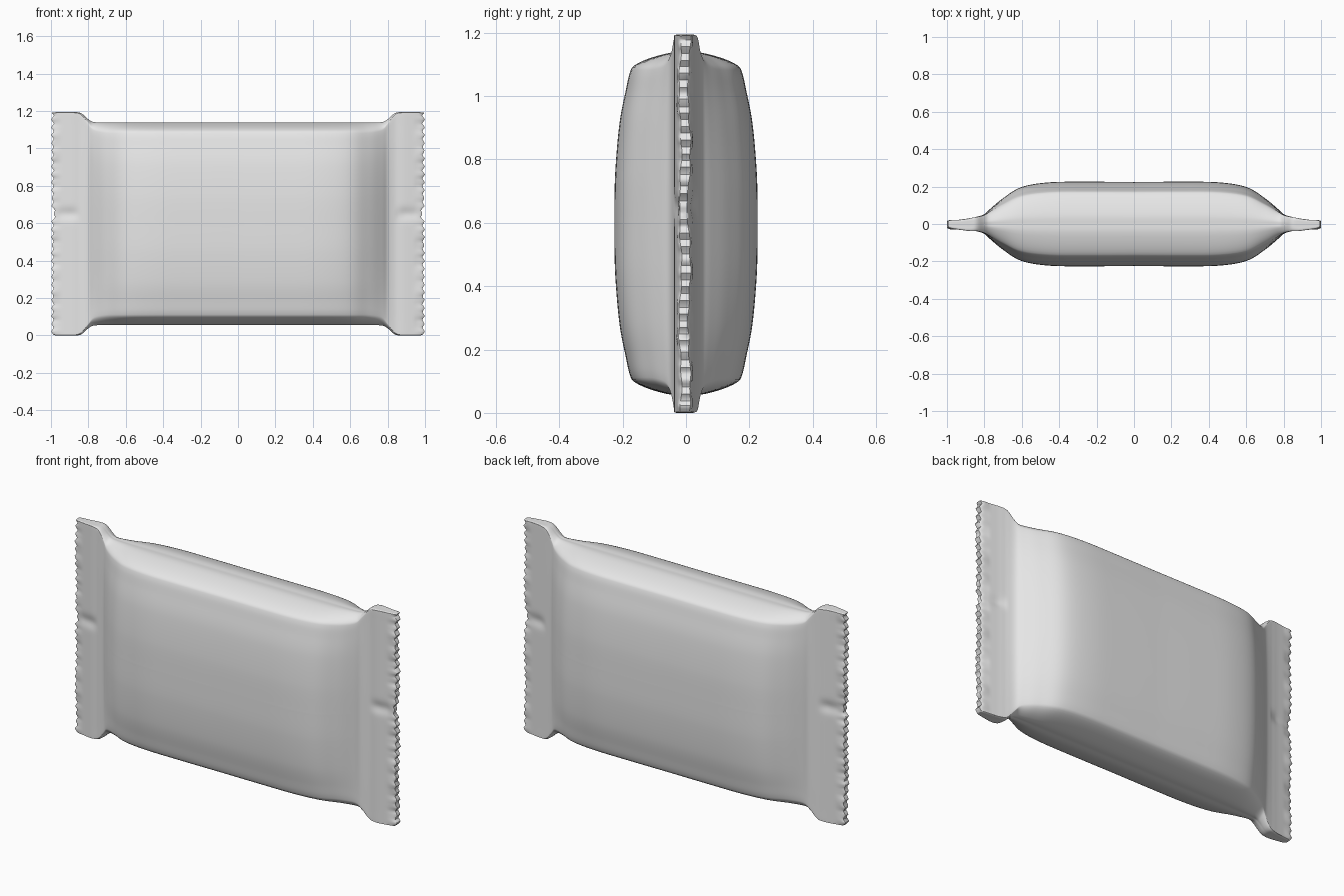
import bpy, bmesh, math

cube = bpy.data.objects.get("Cube")
if cube:
    bpy.data.objects.remove(cube, do_unlink=True)

MID_Z = 0.597      # mid height of the packet
SEAL_IN = 0.94     # where the serrated edge begins
PITCH = 0.042      # spacing of the serration teeth


def spline(keys, counts):
    """Smooth curve through key tuples, with a sample count per span."""
    ext = [keys[0]] + keys + [keys[-1]]
    out = []
    for k, n in enumerate(counts):
        a, b, c, d = ext[k:k + 4]
        for j in range(n):
            t = j / n
            out.append(tuple(
                0.5 * (2 * q + (r - p) * t + (2 * p - 5 * q + 4 * r - s) * t * t
                       + (3 * q - p - 3 * r + s) * t ** 3)
                for p, q, r, s in zip(a, b, c, d)))
    return out + [keys[-1]]


def bump(v, centre, width):
    return math.exp(-((v - centre) / width) ** 2)


# Quarter cross-section: pillow depth, pillow height, seal depth, seal height
section = spline([
    (0, 1, 0, 1), (0.2, 1, 0.3, 1), (0.5, 0.968, 0.7, 1),
    (0.72, 0.925, 0.95, 0.995), (0.785, 0.88, 1, 0.985),
    (0.84, 0.78, 1, 0.88), (0.93, 0.58, 1, 0.62),
    (0.99, 0.28, 1, 0.3), (1, 0, 1, 0)],
    [3, 3, 3, 3, 7, 14, 18, 17])

# Along the length: x, half depth, half height, share of pillow shape
half = spline([
    (0, 0.225, 0.54, 1), (0.25, 0.226, 0.54, 1), (0.45, 0.223, 0.54, 1),
    (0.6, 0.198, 0.54, 1), (0.7, 0.138, 0.54, 1), (0.77, 0.08, 0.543, 0.8),
    (0.8, 0.053, 0.558, 0.4), (0.84, 0.039, 0.592, 0.1),
    (0.88, 0.034, 0.597, 0), (0.94, 0.026, 0.597, 0),
    (0.985, 0.02, 0.596, 0), (1, 0.014, 0.594, 0)],
    [4, 4, 5, 5, 5, 4, 4, 4, 4, 5, 3])
stations = [(-x, d, h, w) for x, d, h, w in reversed(half[1:])] + half


def ring_points(x, depth, height, w):
    """Closed cross-section at x, with serration and crimping on the seals."""
    quarter = [(depth * (w * by + (1 - w) * sy), height * (w * bz + (1 - w) * sz))
               for by, bz, sy, sz in section]
    front = quarter + [(y, -z) for y, z in reversed(quarter[:-1])]
    loop = [(-y, z) for y, z in front] + [(y, z) for y, z in reversed(front[1:-1])]
    side = 1 if x > 0 else -1
    edge = max(0, (abs(x) - SEAL_IN) / (1 - SEAL_IN))
    seal = min(1, max(0, (abs(x) - 0.84) / 0.05))
    pts = []
    for y, dz in loop:
        z = MID_Z + dz
        tooth = abs((z / PITCH) % 1 - 0.5) * 2
        fold = bump(z, 0.65, 0.03)
        px = x - side * edge * (0.016 * tooth + 0.012 * fold)
        py = y * (1 - 0.3 * seal * fold) * (1 + 0.15 * edge * math.sin(z * 60))
        py += 0.004 * edge * math.sin(z * 17) - 0.004 * seal
        pts.append((px, py, z))
    return pts


# Wrapper skin lofted through the stations
bm = bmesh.new()
rings = [[bm.verts.new(p) for p in ring_points(*s)] for s in stations]
n = len(rings[0])
for a, b in zip(rings, rings[1:]):
    for i in range(n):
        j = (i + 1) % n
        bm.faces.new((a[i], b[i], b[j], a[j]))

# Thin end faces of the seals, bridged front to back
for ring in (rings[0], rings[-1]):
    for i in range(n // 2):
        quad = [ring[i], ring[i + 1], ring[n - i - 1], ring[(n - i) % n]]
        corners = list(dict.fromkeys(quad))
        if len(corners) > 2:
            bm.faces.new(corners)
bmesh.ops.recalc_face_normals(bm, faces=bm.faces)

mesh = bpy.data.meshes.new("wrapper")
bm.to_mesh(mesh)
bm.free()
wrapper = bpy.data.objects.new("wrapper", mesh)
bpy.context.collection.objects.link(wrapper)

# Plain grey film
grey = bpy.data.materials.new("light grey film")
grey.use_nodes = True
grey.diffuse_color = (0.8, 0.8, 0.8, 1)
bsdf = next(nd for nd in grey.node_tree.nodes if nd.type == 'BSDF_PRINCIPLED')
bsdf.inputs["Base Color"].default_value = (0.8, 0.8, 0.8, 1)
mesh.materials.append(grey)

bpy.ops.object.select_all(action='DESELECT')
wrapper.select_set(True)
bpy.context.view_layer.objects.active = wrapper
bpy.ops.object.shade_smooth_by_angle(angle=math.radians(45))
